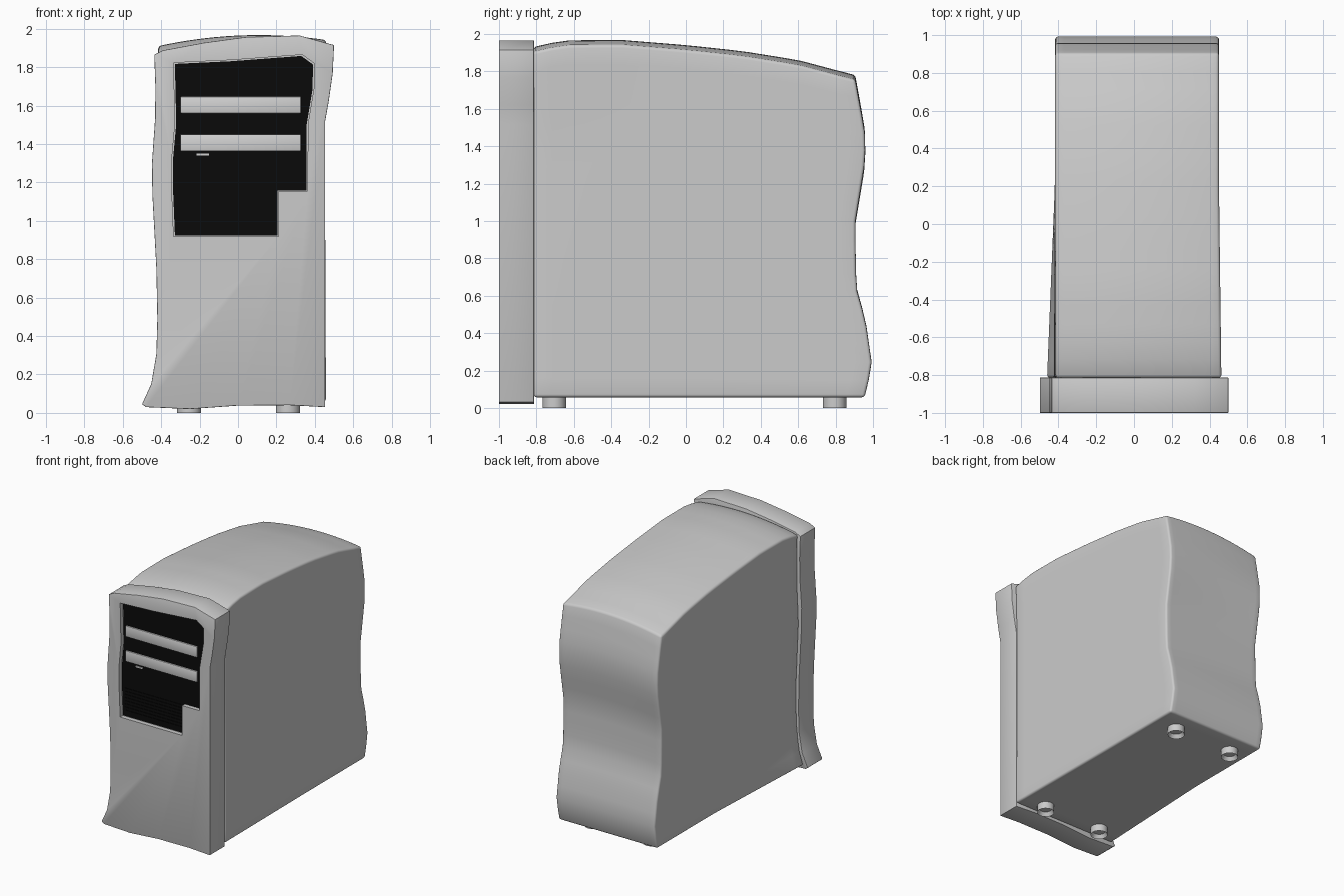
import bpy, bmesh, math
from mathutils import Matrix

cube = bpy.data.objects.get("Cube")
if cube:
    bpy.data.objects.remove(cube, do_unlink=True)


def material(name, value):
    m = bpy.data.materials.new(name)
    m.use_nodes = True
    m.diffuse_color = (value, value, value, 1)
    bsdf = next(n for n in m.node_tree.nodes if n.type == 'BSDF_PRINCIPLED')
    bsdf.inputs["Base Color"].default_value = m.diffuse_color
    return m


GREY = material("case grey", 0.6)
LIGHT = material("drive light grey", 0.65)
BLACK = material("bay black", 0.003)


def activate(obj):
    bpy.ops.object.select_all(action='DESELECT')
    obj.select_set(True)
    bpy.context.view_layer.objects.active = obj


def finish(name, bm, mat, bevel=0.0, segments=2, smooth=30):
    bmesh.ops.recalc_face_normals(bm, faces=bm.faces)
    mesh = bpy.data.meshes.new(name)
    bm.to_mesh(mesh)
    bm.free()
    mesh.materials.append(mat)
    obj = bpy.data.objects.new(name, mesh)
    bpy.context.collection.objects.link(obj)
    activate(obj)
    if bevel:
        mod = obj.modifiers.new("soft edges", 'BEVEL')
        mod.width, mod.segments = bevel, segments
        mod.limit_method, mod.angle_limit = 'ANGLE', math.radians(50)
        bpy.ops.object.modifier_apply(modifier=mod.name)
    bpy.ops.object.shade_smooth_by_angle(angle=math.radians(smooth))
    return obj


def extrude_outline(name, points, y0, y1, mat, bevel=0.0):
    bm = bmesh.new()
    face = bm.faces.new([bm.verts.new((x, y0, z)) for x, z in points])
    ext = bmesh.ops.extrude_face_region(bm, geom=[face])["geom"]
    verts = [v for v in ext if isinstance(v, bmesh.types.BMVert)]
    bmesh.ops.translate(bm, verts=verts, vec=(0, y1 - y0, 0))
    return finish(name, bm, mat, bevel)


def box(name, x0, x1, y0, y1, z0, z1, mat, bevel=0.0):
    return extrude_outline(name, [(x0, z0), (x1, z0), (x1, z1), (x0, z1)],
                           y0, y1, mat, bevel)


def lookup(table, t):
    # Linear interpolation between sorted knots
    if t <= table[0][0]:
        return table[0][1]
    for (a, va), (b, vb) in zip(table, table[1:]):
        if t <= b:
            return va + (vb - va) * (t - a) / (b - a)
    return table[-1][1]


# Main case: a gridded box bent to the roof, back and side curves
FRONT = -0.815
ROOF = [(-.815, 1.93), (-.66, 1.965), (-.35, 1.968), (0, 1.94),
        (.3, 1.908), (.6, 1.86), (.9, 1.78)]
BACK = [(0, .955), (.1, .995), (.24, .96), (.345, .91), (.55, .905),
        (.64, .93), (.75, .96), (.84, .955), (1, .905)]
LEFT_FRONT = [(0, -.465), (.06, -.43), (.15, -.41), (.3, -.4),
              (.62, -.425), (.8, -.41), (1, -.415)]
RIGHT_FRONT = [(0, .458), (.75, .452), (1, .463)]

bm = bmesh.new()
bmesh.ops.create_cube(bm, size=2)
bmesh.ops.subdivide_edges(bm, edges=bm.edges[:], cuts=17, use_grid_fill=True)
for v in bm.verts:
    u, t, h = v.co.x, (v.co.y + 1) / 2, (v.co.z + 1) / 2
    y = FRONT + t * (lookup(BACK, h) - FRONT)
    fade = max(0, 1 - t * 1.7)
    left = -.418 + (lookup(LEFT_FRONT, h) + .418) * fade
    right = .45 + (lookup(RIGHT_FRONT, h) - .45) * fade
    top = lookup(ROOF, y) - .04 * (u - .2) ** 2
    v.co = (left + (right - left) * (u + 1) / 2, y, .057 + h * (top - .057))
finish("main_case", bm, GREY, bevel=.016, segments=3, smooth=40)

# Front panel with a recessed bay
panel_outline = [
    (-.5, .045), (-.478, .03), (-.25, .02), (0, .038), (.27, .04), (.453, .03),
    (.453, 1.515), (.472, 1.62), (.493, 1.766), (.5, 1.915), (.32, 1.965),
    (.04, 1.957), (-.18, 1.927), (-.39, 1.888), (-.436, 1.865), (-.43, 1.69),
    (-.432, 1.53), (-.448, 1.3), (-.446, 1.14), (-.425, .75), (-.42, .49),
    (-.425, .307), (-.452, .15)]
bay_outline = [
    (-.335, .918), (.21, .918), (.21, 1.155), (.362, 1.155), (.364, 1.505),
    (.395, 1.69), (.397, 1.82), (.335, 1.865), (-.04, 1.837), (-.335, 1.823),
    (-.328, 1.505), (-.345, 1.32), (-.345, 1.165)]
panel = extrude_outline("front_panel", panel_outline, -1, FRONT + .002, GREY, .004)
cutter = extrude_outline("bay_cutter", bay_outline, -1.05, -.965, GREY)
cutter.hide_render = True
activate(panel)
mod = panel.modifiers.new("bay recess", 'BOOLEAN')
mod.operation, mod.solver, mod.object = 'DIFFERENCE', 'EXACT', cutter
bpy.ops.object.modifier_apply(modifier=mod.name)
bpy.data.objects.remove(cutter, do_unlink=True)
bpy.ops.object.shade_smooth_by_angle(angle=math.radians(30))

# Black bay floor, slightly smaller than the recess
inner = [(.02 + (x - .02) * .982, 1.37 + (z - 1.37) * .987) for x, z in bay_outline]
extrude_outline("bay_floor", inner, -.972, -.964, BLACK)

# Fine slats across the lower bay
for i in range(8):
    z = .96 + i * .025
    box(f"bay_slat_{i + 1}", -.31, .19, -.976, -.971, z, z + .012, BLACK)

# Drive fronts
for i, z in enumerate((1.363, 1.56)):
    box(f"drive_front_{i + 1}", -.3, .328, -.985, -.97, z, z + .087, LIGHT, .005)

# Power button ring and indicator bar
bm = bmesh.new()
bmesh.ops.create_circle(bm, cap_ends=True, segments=16, radius=.014,
                        matrix=Matrix.Translation((-.272, -.978, 1.344))
                        @ Matrix.Rotation(math.pi / 2, 4, 'X'))
hole = bmesh.ops.inset_region(bm, faces=bm.faces[:], thickness=.005)
bm.faces.ensure_lookup_table()
bmesh.ops.delete(bm, geom=[f for f in bm.faces if len(f.verts) > 4], context='FACES')
finish("power_button_ring", bm, LIGHT)
box("indicator_bar", -.215, -.152, -.979, -.971, 1.339, 1.35, LIGHT)

# Hollow round feet
for end, y in (("front", -.705), ("back", .795)):
    for side, x in (("right", -.255), ("left", .26)):
        bm = bmesh.new()
        bmesh.ops.create_cone(bm, cap_ends=True, segments=24, radius1=.063,
                              radius2=.063, depth=.065,
                              matrix=Matrix.Translation((x, y, .0325)))
        base = min(bm.faces, key=lambda f: f.calc_center_median().z)
        bmesh.ops.inset_region(bm, faces=[base], thickness=.018)
        bmesh.ops.translate(bm, verts=base.verts[:], vec=(0, 0, .03))
        finish(f"{end}_{side}_foot", bm, GREY)
